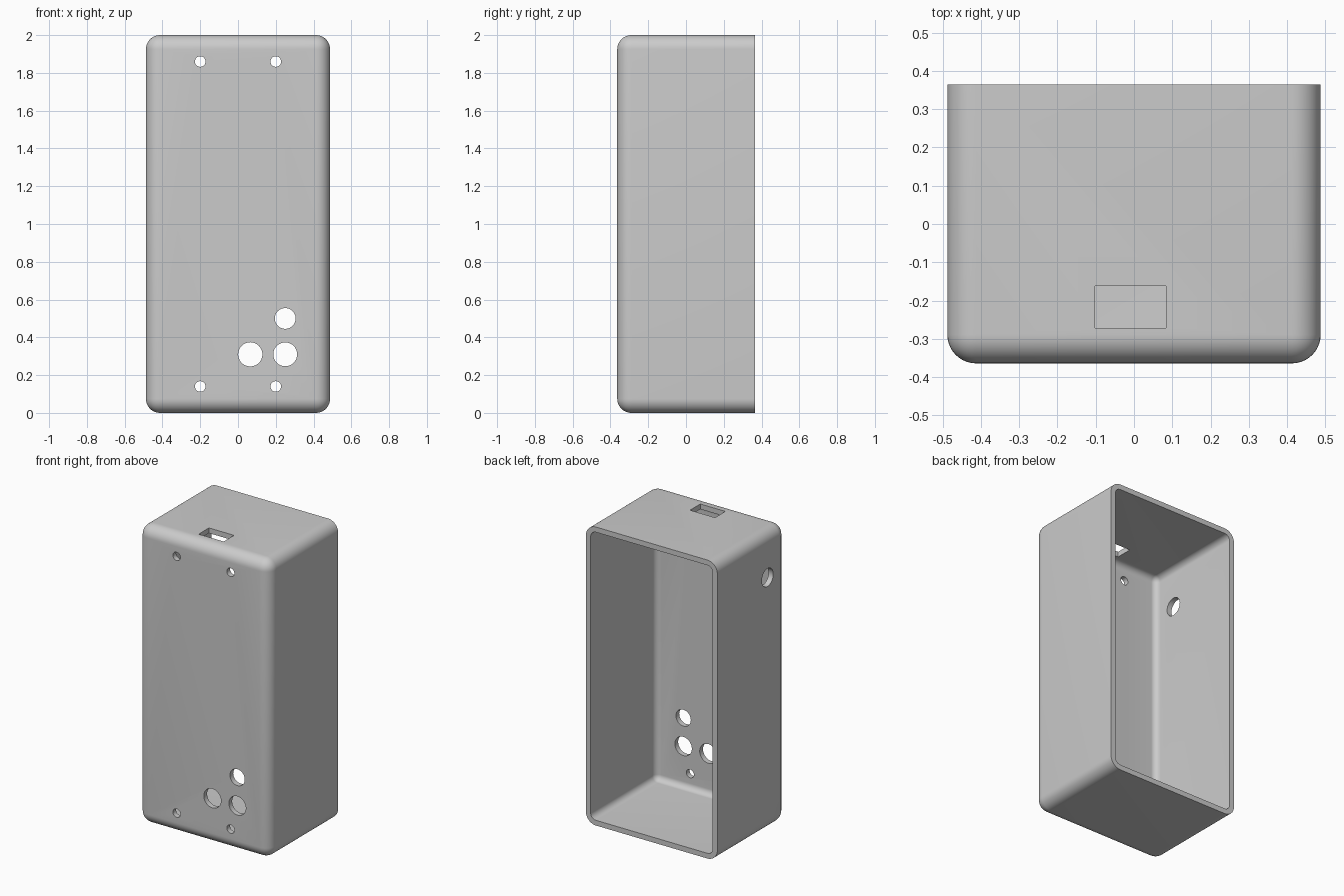
import bpy, bmesh
from math import radians
from mathutils import Matrix, Vector

if "Cube" in bpy.data.objects:
    bpy.data.objects.remove(bpy.data.objects["Cube"], do_unlink=True)

W, D, H = 0.975, 0.728, 2.0      # outer size of the case
WALL = 0.035
FRONT, BACK = -D / 2, D / 2

grey = bpy.data.materials.new("plain grey")
grey.use_nodes = True
grey.diffuse_color = (0.6, 0.6, 0.6, 1)
grey.node_tree.nodes["Principled BSDF"].inputs["Base Color"].default_value = (0.6, 0.6, 0.6, 1)


def finish(name, bm):
    bmesh.ops.recalc_face_normals(bm, faces=bm.faces)
    mesh = bpy.data.meshes.new(name)
    bm.to_mesh(mesh)
    bm.free()
    mesh.materials.append(grey)
    obj = bpy.data.objects.new(name, mesh)
    bpy.context.collection.objects.link(obj)
    return obj


def box(name, lo, hi, radius=0.0):
    """Box between two corners, rounded everywhere but round its back face."""
    lo, hi = Vector(lo), Vector(hi)
    bm = bmesh.new()
    bmesh.ops.create_cube(bm, size=1)
    for v in bm.verts:
        v.co = Vector(h if c > 0 else l for c, l, h in zip(v.co, lo, hi))
    if radius:
        edges = [e for e in bm.edges if min(v.co.y for v in e.verts) < hi.y - 0.01]
        bmesh.ops.bevel(bm, geom=edges, offset=radius, segments=10,
                        profile=0.5, affect='EDGES', clamp_overlap=True)
    return finish(name, bm)


def drill(name, centre, radius, axis):
    """Round cutter along x or y."""
    turn = Matrix.Rotation(radians(90), 4, 'Y' if axis == 'X' else 'X')
    bm = bmesh.new()
    bmesh.ops.create_cone(bm, cap_ends=True, segments=48, radius1=radius,
                          radius2=radius, depth=0.2,
                          matrix=Matrix.Translation(centre) @ turn)
    return finish(name, bm)


# Outer shell
case = box("case_shell", (-W / 2, FRONT, 0), (W / 2, BACK, H), 0.075)

# Hollow, open at the back
cutters = [box("hollow", (-W / 2 + WALL, FRONT + WALL, WALL),
               (W / 2 - WALL, BACK + 0.1, H - WALL), 0.04)]

# Screw holes in the front corners
for x in (-0.2, 0.2):
    for z in (0.14, 1.86):
        cutters.append(drill("screw_hole", (x, FRONT, z), 0.028, 'Y'))

# Control holes in the front
for x, z, r in ((0.065, 0.31, 0.064), (0.25, 0.31, 0.063), (0.25, 0.5, 0.055)):
    cutters.append(drill("control_hole", (x, FRONT, z), r, 'Y'))

# Cable hole in the right wall and slot in the top
cutters.append(drill("cable_hole", (-W / 2, -0.167, 1.7), 0.06, 'X'))
cutters.append(box("top_slot", (-0.102, -0.271, H - 0.1), (0.084, -0.162, H + 0.1)))

bpy.ops.object.select_all(action='DESELECT')
bpy.context.view_layer.objects.active = case
case.select_set(True)
for cutter in cutters:
    cutter.hide_render = True
    cut = case.modifiers.new("cut", 'BOOLEAN')
    cut.operation = 'DIFFERENCE'
    cut.solver = 'EXACT'
    cut.object = cutter
    bpy.ops.object.modifier_apply(modifier=cut.name)
    bpy.data.objects.remove(cutter, do_unlink=True)

bpy.ops.object.shade_smooth_by_angle(angle=radians(30))
